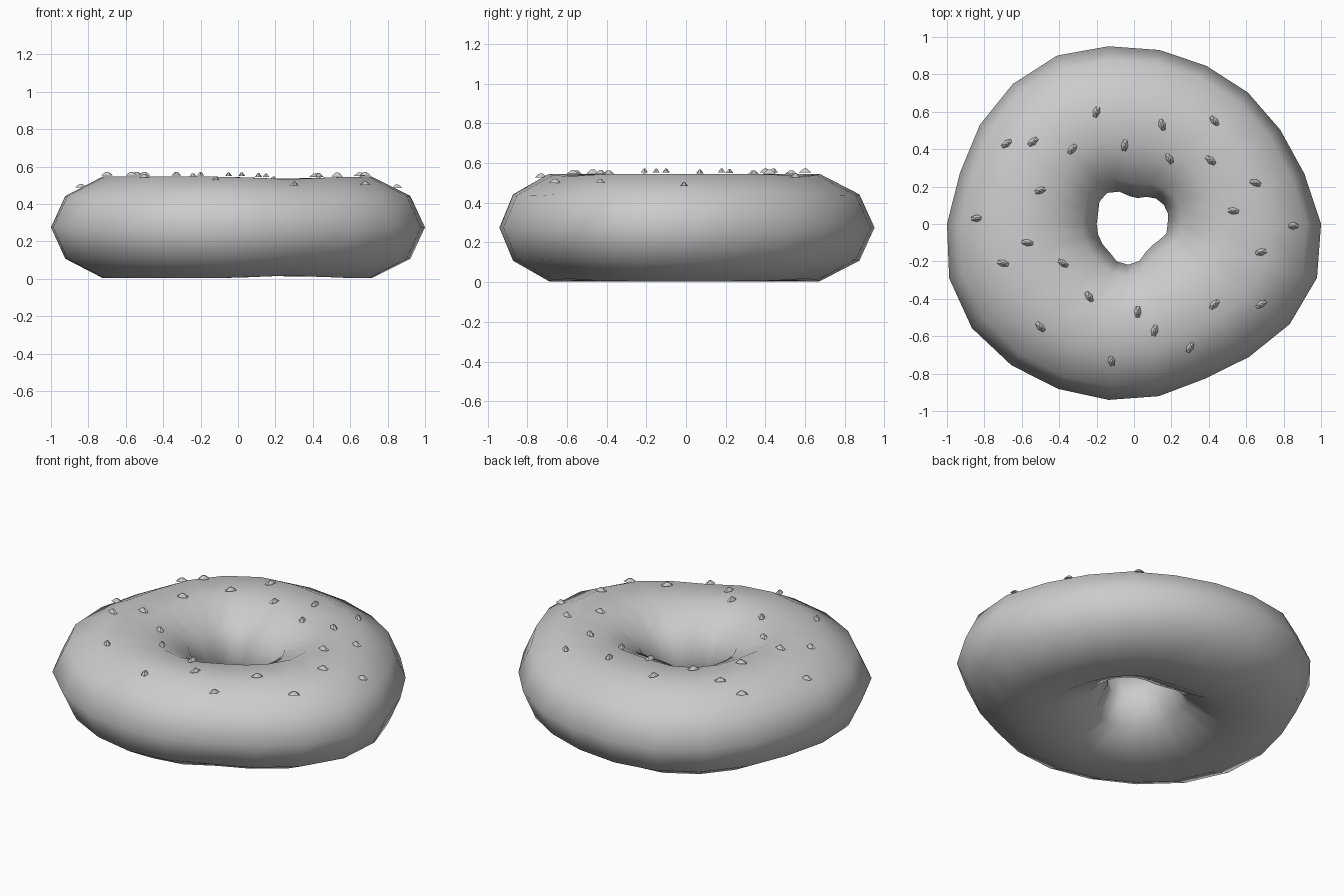
import bpy, bmesh, math
from mathutils import Matrix, Vector
from mathutils.bvhtree import BVHTree

cube = bpy.data.objects.get("Cube")
if cube:
    bpy.data.objects.remove(cube, do_unlink=True)


def make_material(name, colour):
    mat = bpy.data.materials.new(name)
    mat.use_nodes = True
    mat.diffuse_color = colour
    mat.node_tree.nodes["Principled BSDF"].inputs["Base Color"].default_value = colour
    return mat


def make_object(name, bm, mat):
    mesh = bpy.data.meshes.new(name)
    bm.to_mesh(mesh)
    bm.free()
    mesh.materials.append(mat)
    obj = bpy.data.objects.new(name, mesh)
    bpy.context.collection.objects.link(obj)
    return obj


grey = make_material("plain grey", (0.6, 0.6, 0.6, 1))

# Hand-shaped outer and hole radii around the ring, in hundredths
OUTER = [100, 95, 93, 93, 93, 94, 96, 99, 99, 98, 97,
         100, 103, 103, 100, 97, 95, 93, 91, 94, 99, 102]
HOLE = [18, 19, 19, 18, 16, 14, 15, 19, 22, 22, 20,
        20, 20, 20, 20, 22, 22, 20, 16, 15, 16, 18]
SIDES = 10
MID_Z = 0.275
HALF_HEIGHT = 0.285

# Bagel body: an uneven ring with a decagonal section
bm = bmesh.new()
rings = []
for i, (outer, hole) in enumerate(zip(OUTER, HOLE)):
    turn = math.tau * i / len(OUTER)
    centre, radius = (outer + hole) / 200, (outer - hole) / 200
    ring = []
    for j in range(SIDES):
        a = math.tau * j / SIDES
        reach = centre + radius * math.cos(a)
        x, y = reach * math.cos(turn), reach * math.sin(turn)
        pinch = 1 - 0.05 * math.exp(-((x - 0.27) / 0.2) ** 2)
        z = MID_Z + HALF_HEIGHT * math.sin(a) * pinch
        ring.append(bm.verts.new((x, y, z)))
    rings.append(ring)
for i, ring in enumerate(rings):
    following = rings[(i + 1) % len(rings)]
    for j in range(SIDES):
        k = (j + 1) % SIDES
        bm.faces.new((ring[j], following[j], following[k], ring[k]))
bmesh.ops.recalc_face_normals(bm, faces=bm.faces)
for face in bm.faces:
    face.smooth = True
surface = BVHTree.FromBMesh(bm)
make_object("bagel_body", bm, grey)

# Seed positions seen from above, in hundredths
SEEDS = [(-20, 60), (15, 53), (43, 55), (-68, 43), (-54, 44), (-33, 40), (-5, 42),
         (19, 35), (41, 34), (65, 22), (53, 7), (85, -1), (68, -15), (68, -43),
         (43, -43), (30, -66), (11, -57), (2, -47), (-12, -73), (-24, -39),
         (-38, -21), (-50, -55), (-70, -21), (-57, -10), (-50, 18), (-84, 3)]

# Seeds: low six-sided domes lying flat on top of the body
bm = bmesh.new()
for px, py in SEEDS:
    x, y = px / 100, py / 100
    hit = surface.ray_cast(Vector((x, y, 2)), Vector((0, 0, -1)))[0]
    place = (Matrix.Translation((x, y, hit.z + 0.016))
             @ Matrix.Rotation(-math.atan2(y, x), 4, "Z")
             @ Matrix.Diagonal((0.035, 0.019, 0.02, 1)))
    bmesh.ops.create_cone(bm, cap_ends=True, segments=6, radius1=1, radius2=0.25,
                          depth=1, matrix=place @ Matrix.Rotation(math.tau / 4, 4, "Z")
                          @ Matrix.Rotation(math.tau / 4, 4, "Z"))
make_object("seeds", bm, grey)
